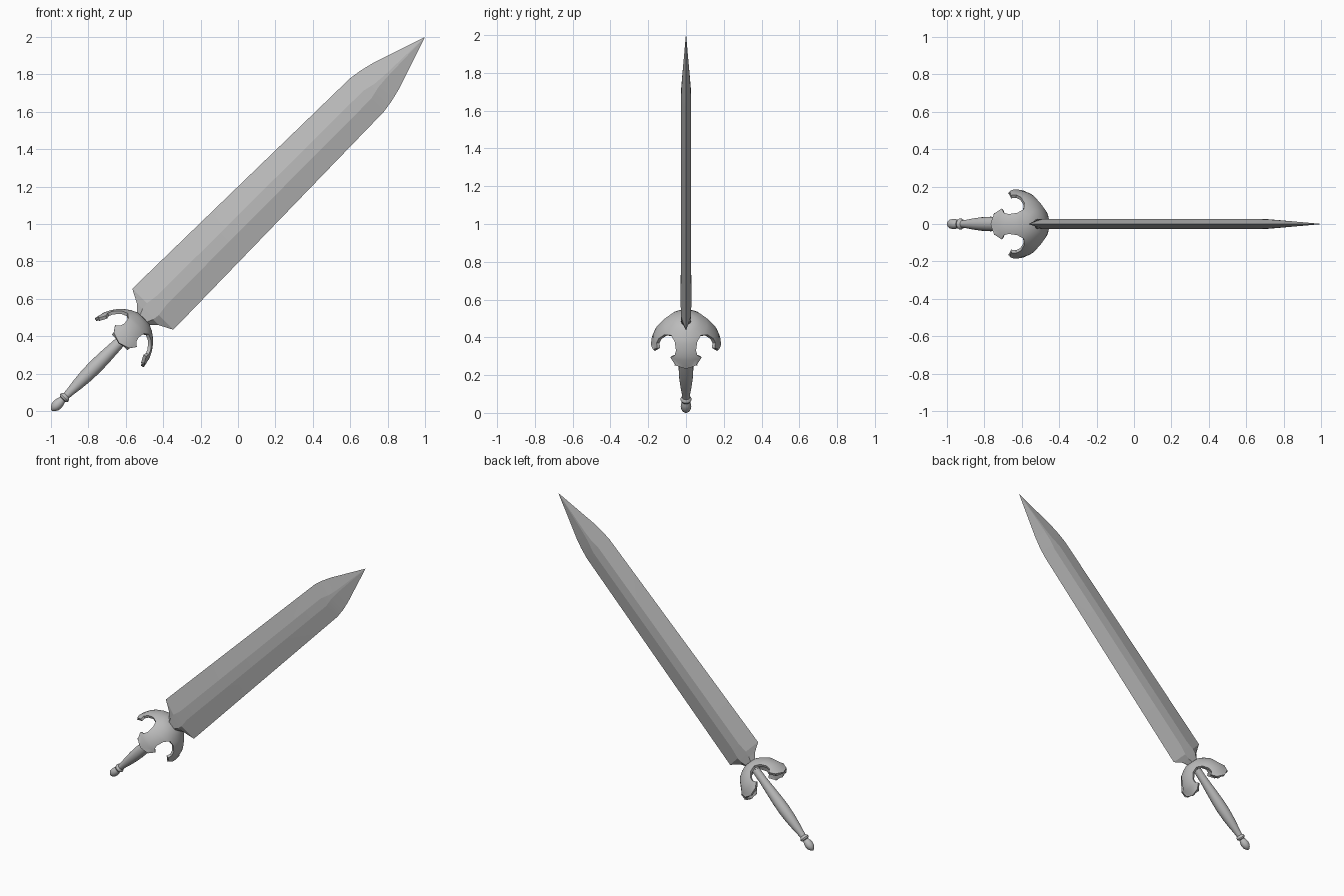
import bpy, bmesh, math
from mathutils import Matrix

if "Cube" in bpy.data.objects:
    bpy.data.objects.remove(bpy.data.objects["Cube"])

# Local frame: z runs along the sword, x across the blade, y through it
R = math.sqrt(0.5)
TILT = Matrix(((R, 0, R, -1), (0, 1, 0, 0), (-R, 0, R, 0), (0, 0, 0, 1)))

steel = bpy.data.materials.new("grey steel")
steel.diffuse_color = (0.5, 0.5, 0.5, 1)
steel.use_nodes = True
steel.node_tree.nodes["Principled BSDF"].inputs["Base Color"].default_value = steel.diffuse_color


def finish(name, bm, angle):
    bmesh.ops.remove_doubles(bm, verts=bm.verts, dist=0.0005)
    bmesh.ops.recalc_face_normals(bm, faces=bm.faces)
    me = bpy.data.meshes.new(name)
    bm.to_mesh(me)
    bm.free()
    me.transform(TILT)
    me.materials.append(steel)
    ob = bpy.data.objects.new(name, me)
    bpy.context.collection.objects.link(ob)
    bpy.ops.object.select_all(action='DESELECT')
    ob.select_set(True)
    bpy.context.view_layer.objects.active = ob
    bpy.ops.object.shade_smooth_by_angle(angle=math.radians(angle))
    return ob


def loft(bm, rings, closed=True):
    rows = [[bm.verts.new(p) for p in ring] for ring in rings]
    n = len(rows[0])
    for a, b in zip(rows, rows[1:]):
        for i in range(n if closed else n - 1):
            j = (i + 1) % n
            bm.faces.new((a[i], a[j], b[j], b[i]))
    return rows


# Blade: six-sided section (station, edge half width, flat half width, half thickness)
stations = [(0.64, 0.04, 0.02, 0.022), (0.69, 0.041, 0.022, 0.024),
            (0.732, 0.083, 0.04, 0.026), (0.77, 0.155, 0.045, 0.027),
            (0.84, 0.154, 0.035, 0.028), (2.39, 0.127, 0.03, 0.026),
            (2.46, 0.116, 0.014, 0.023), (2.53, 0.099, 0.008, 0.019),
            (2.826, 0.0008, 0.0004, 0.0008)]
bm = bmesh.new()
rows = loft(bm, [[(-e, 0, s), (-m, -t, s), (m, -t, s), (e, 0, s), (m, t, s), (-m, t, s)]
                 for s, e, m, t in stations])
bm.faces.new(rows[0])
bm.faces.new(rows[-1])
finish("blade", bm, 12)

# Grip, ring and pommel: one turned profile (station, radius)
profile = [(0.004, 0.0005), (0.008, 0.008), (0.017, 0.017), (0.03, 0.025), (0.05, 0.028),
           (0.07, 0.025), (0.088, 0.018), (0.092, 0.026), (0.102, 0.030), (0.112, 0.026),
           (0.118, 0.020), (0.15, 0.023), (0.20, 0.030), (0.26, 0.036), (0.33, 0.039),
           (0.40, 0.037), (0.48, 0.032), (0.56, 0.027), (0.66, 0.026)]
bm = bmesh.new()
rows = loft(bm, [[(r * math.cos(k * math.tau / 20), r * math.sin(k * math.tau / 20), s)
                  for k in range(20)] for s, r in profile])
bm.faces.new(rows[0])
bm.faces.new(rows[-1])
finish("grip", bm, 40)

# Guard: domed shell with four claws (station, radius, claw half width; None = full quarter)
shell = [(0.704, 0.002, None), (0.70, 0.045, None), (0.685, 0.077, None),
         (0.66, 0.112, None), (0.645, 0.128, 0.062), (0.61, 0.154, 0.054),
         (0.585, 0.167, 0.062), (0.567, 0.174, 0.086), (0.535, 0.181, 0.060)]
bm = bmesh.new()
for q in range(4):
    rings = []
    for s, r, hw in shell:
        half = math.pi / 4 if hw is None else hw / r
        ring = []
        for k in range(-4, 5):
            a = q * math.pi / 2 + half * k / 4
            ring.append((r * math.cos(a), r * math.sin(a), s))
        rings.append(ring)
    # pointed claw end
    rings.append([(x * 1.02, y * 1.02, 0.515 + 0.02 * abs(k) / 4)
                  for k, (x, y, z) in zip(range(-4, 5), rings[-1])])
    loft(bm, rings, closed=False)
guard = finish("guard", bm, 40)
mod = guard.modifiers.new("thickness", 'SOLIDIFY')
mod.thickness = 0.018
mod.offset = -1
bpy.ops.object.modifier_apply(modifier=mod.name)
bpy.ops.object.shade_smooth_by_angle(angle=math.radians(40))
